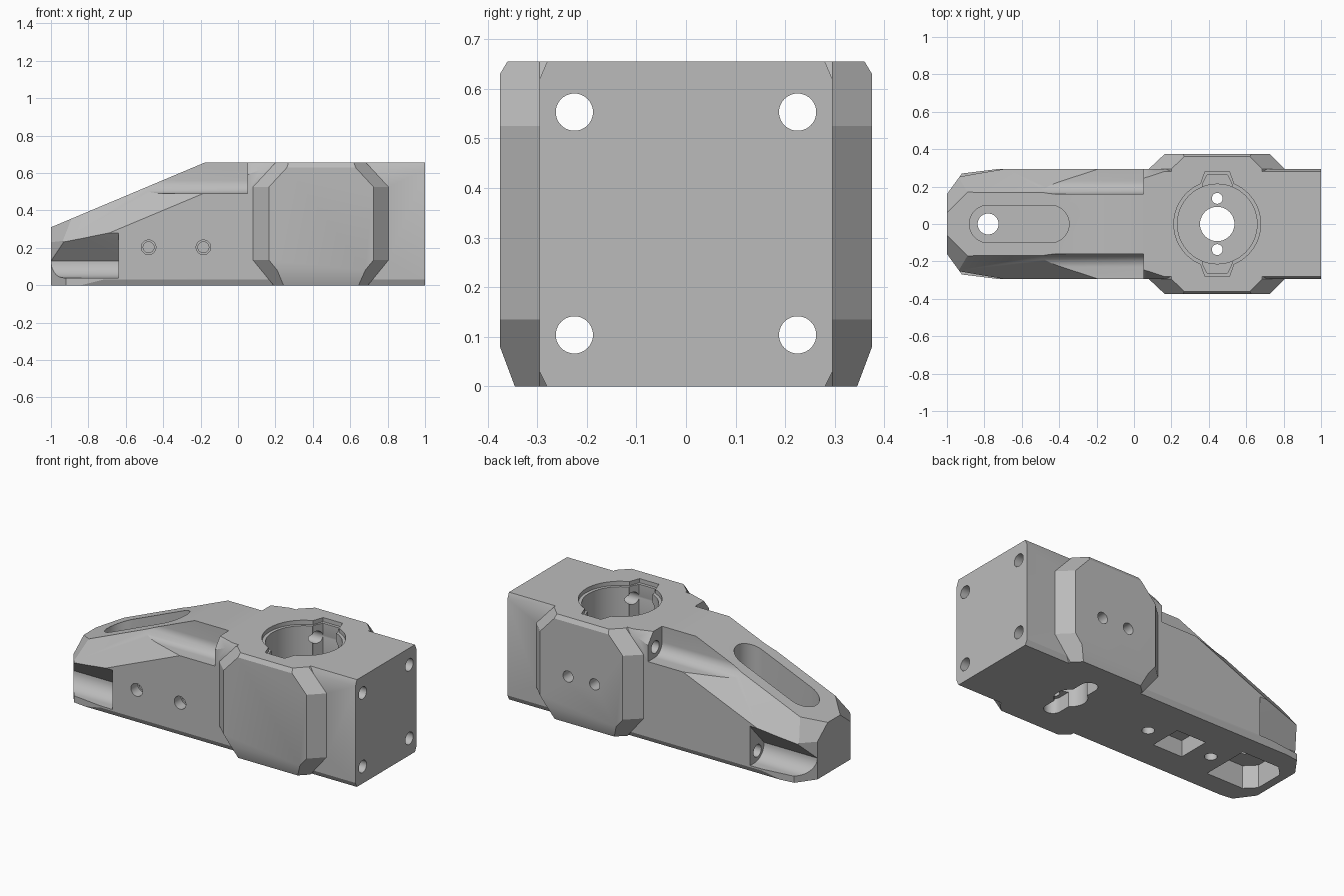
import bpy, bmesh, math
from mathutils import Vector

cube = bpy.data.objects.get("Cube")
if cube:
    bpy.data.objects.remove(cube)

TOP, SIDE, BULGE = 0.655, 0.295, 0.375
BORE_X = 0.445

grey = bpy.data.materials.new("machined grey")
grey.use_nodes = True
grey.diffuse_color = (0.5, 0.5, 0.5, 1)
grey.node_tree.nodes["Principled BSDF"].inputs["Base Color"].default_value = (0.5, 0.5, 0.5, 1)


def to_object(name, bm):
    bmesh.ops.recalc_face_normals(bm, faces=bm.faces)
    mesh = bpy.data.meshes.new(name)
    bm.to_mesh(mesh)
    bm.free()
    mesh.materials.append(grey)
    obj = bpy.data.objects.new(name, mesh)
    bpy.context.collection.objects.link(obj)
    return obj


def slice_off(bm, p, q, r):
    """Cut a convex solid by the plane through three points and cap it."""
    p, q, r = Vector(p), Vector(q), Vector(r)
    n = (q - p).cross(r - p).normalized()
    if (Vector((BORE_X, 0, 0.3)) - p).dot(n) > 0:
        n = -n
    bmesh.ops.bisect_plane(bm, geom=bm.verts[:] + bm.edges[:] + bm.faces[:],
                           plane_co=p, plane_no=n, clear_outer=True, dist=1e-5)
    bmesh.ops.holes_fill(bm, edges=[e for e in bm.edges if e.is_boundary], sides=0)


def slice_both(bm, p, q, r):
    for s in (1, -1):
        slice_off(bm, *[(a, s * b, c) for a, b, c in (p, q, r)])


def arc(cx, cy, r, start=0, end=360, n=40):
    full = end - start == 360
    steps = n if full else n + 1
    angles = [math.radians(start + (end - start) * i / n) for i in range(steps)]
    return [(cx + r * math.cos(t), cy + r * math.sin(t)) for t in angles]


def slot(x0, x1, r):
    return arc(x1, 0, r, -90, 90, 20) + arc(x0, 0, r, 90, 270, 20)


def box(x0, x1, y0, y1):
    return [(x0, y0), (x1, y0), (x1, y1), (x0, y1)]


PLACE = {"x": lambda a, b, t: (t, a, b), "y": lambda a, b, t: (a, t, b), "z": lambda a, b, t: (a, b, t)}


def prism(name, points, axis, lo, hi):
    """Extrude a 2D outline along an axis."""
    bm = bmesh.new()
    ends = [[bm.verts.new(PLACE[axis](a, b, t)) for a, b in points] for t in (lo, hi)]
    bm.faces.new(ends[0])
    bm.faces.new(ends[1])
    for i in range(len(points)):
        j = (i + 1) % len(points)
        bm.faces.new((ends[0][i], ends[0][j], ends[1][j], ends[1][i]))
    return to_object(name, bm)


# Main wedge-nosed block
bm = bmesh.new()
bmesh.ops.create_cube(bm, size=1)
for v in bm.verts:
    v.co = (v.co.x * 2, v.co.y * 2 * SIDE, (v.co.z + 0.5) * TOP)
slice_off(bm, (-1, 0, 0.31), (-1, 1, 0.31), (-0.18, 0, TOP))
slice_both(bm, (-1, 0.16, 0), (-1, 0.16, 1), (-0.92, 0.27, 0))
slice_both(bm, (-0.92, 0.27, 0), (-0.92, 0.27, 1), (-0.72, SIDE, 0))
slice_both(bm, (0, SIDE, 0.03), (1, SIDE, 0.03), (0, 0.28, 0))
slice_both(bm, (0, SIDE, 0.62), (1, SIDE, 0.62), (0, 0.28, TOP))
slice_both(bm, (-0.89, 0.17, 0.356), (-0.53, 0.17, 0.507), (-0.64, SIDE, 0.30))
slice_both(bm, (-1, 0.06, 0.31), (-0.89, 0.17, 0.356), (-1, 0.16, 0.23))
body = to_object("clamp_body", bm)

# Octagonal side bulges
bm = bmesh.new()
for y, x0, x1 in ((SIDE, 0.08, 0.805), (BULGE, 0.165, 0.725)):
    for s in (1, -1):
        for z, inset in ((0, 0.11), (0.135, 0), (0.525, 0), (TOP, 0.12)):
            bm.verts.new((x0 + inset, s * y, z))
            bm.verts.new((x1 - inset, s * y, z))
bmesh.ops.convex_hull(bm, input=bm.verts[:])
bmesh.ops.dissolve_limit(bm, angle_limit=0.02, verts=bm.verts[:], edges=bm.edges[:])
slice_both(bm, (0, 0.36, TOP), (1, 0.36, TOP), (0, BULGE, 0.63))
slice_both(bm, (0, 0.345, 0), (1, 0.345, 0), (0, BULGE, 0.08))
bulges = to_object("side_bulges", bm)

cutters = []


def cut(*args):
    cutters.append(prism(*args))


for s in (1, -1):
    # Upper bolt-head channel and lower nose pocket, both with rounded floors
    channel = arc(0.23, 0.56, 0.07, 180, 270, 10) + [(0.5, 0.49), (0.5, 0.9), (0.16, 0.9)]
    pocket = arc(0.25, 0.13, 0.09, 180, 270, 10) + [(0.5, 0.04), (0.5, 0.53), (0.27, 0.25)]
    cut("channel_cutter", [(s * a, b) for a, b in channel], "x", -0.9, 0.05)
    cut("pocket_cutter", [(s * a, b) for a, b in pocket], "x", -1.2, -0.64)
    # Keyway notches beside the bore
    for z, reach, w in ((0.63, 0.28, 0.01), (0.44, 0.262, 0)):
        notch = [(-0.08 - w, 0.15), (0.08 + w, 0.15), (0.08 + w, 0.21),
                 (0.055 + w, reach), (-0.055 - w, reach), (-0.08 - w, 0.21)]
        cut("notch_cutter", [(BORE_X + a, s * b) for a, b in notch], "z", z, 1)

# Main bore with stepped rim
cut("rim_cutter", arc(BORE_X, 0, 0.232, n=64), "z", 0.63, 1)
cut("bore_cutter", arc(BORE_X, 0, 0.213, n=64), "z", 0.2, 1)

# Bore floor holes and underside relief
cut("centre_hole_cutter", arc(BORE_X, 0, 0.092), "z", -0.1, 0.3)
relief = arc(BORE_X, 0.15, 0.05, 0, 180, 16) + arc(BORE_X, -0.15, 0.05, 180, 360, 16)
cut("relief_cutter", relief, "z", -0.1, 0.09)
for s in (1, -1):
    cut("pin_hole_cutter", arc(BORE_X, s * 0.137, 0.029), "z", -0.1, 0.3)

# Sloped-top slot with its through hole
cut("slot_cutter", slot(-0.78, -0.447, 0.1), "z", 0.25, 1)
cut("slot_hole_cutter", arc(-0.78, 0, 0.056), "z", -0.1, 0.4)

# Underside recesses and blind holes
nose_recess = [(-0.95, -0.09), (-0.89, -0.15), (-0.64, -0.15), (-0.64, 0.15), (-0.89, 0.15), (-0.95, 0.09)]
cut("nose_recess_cutter", nose_recess, "z", -0.1, 0.14)
cut("square_recess_cutter", box(-0.42, -0.22, -0.1, 0.1), "z", -0.1, 0.1)
for x in (-0.54, -0.1):
    cut("bottom_hole_cutter", arc(x, 0, 0.035), "z", -0.1, 0.15)

# Front side screw holes with a stepped mouth
for x in (-0.478, -0.185):
    cut("screw_mouth_cutter", arc(x, 0.203, 0.039), "y", -0.5, -0.23)
    cut("screw_hole_cutter", arc(x, 0.203, 0.029), "y", -0.5, -0.13)

# Back bulge holes
for s in (1, -1):
    cut("bulge_hole_cutter", arc(BORE_X + s * 0.09, 0.3, 0.034), "y", 0.24, 0.5)

# Long bolt holes from end to end
for y in (-0.225, 0.225):
    for z in (0.104, 0.553):
        cut("bolt_hole_cutter", arc(y, z, 0.0375), "x", -1.3, 1.3)

# Combine everything and discard the helpers
for helper in [bulges] + cutters:
    mod = body.modifiers.new(helper.name, "BOOLEAN")
    mod.object = helper
    mod.operation = "UNION" if helper is bulges else "DIFFERENCE"
    mod.solver = "EXACT"
graph = bpy.context.evaluated_depsgraph_get()
graph.update()
result = bpy.data.meshes.new_from_object(body.evaluated_get(graph))
body.modifiers.clear()
body.data = result
for helper in [bulges] + cutters:
    bpy.data.objects.remove(helper)
result.materials.clear()
result.materials.append(grey)

bpy.ops.object.select_all(action="DESELECT")
body.select_set(True)
bpy.context.view_layer.objects.active = body
bpy.ops.object.shade_smooth_by_angle(angle=math.radians(25))
